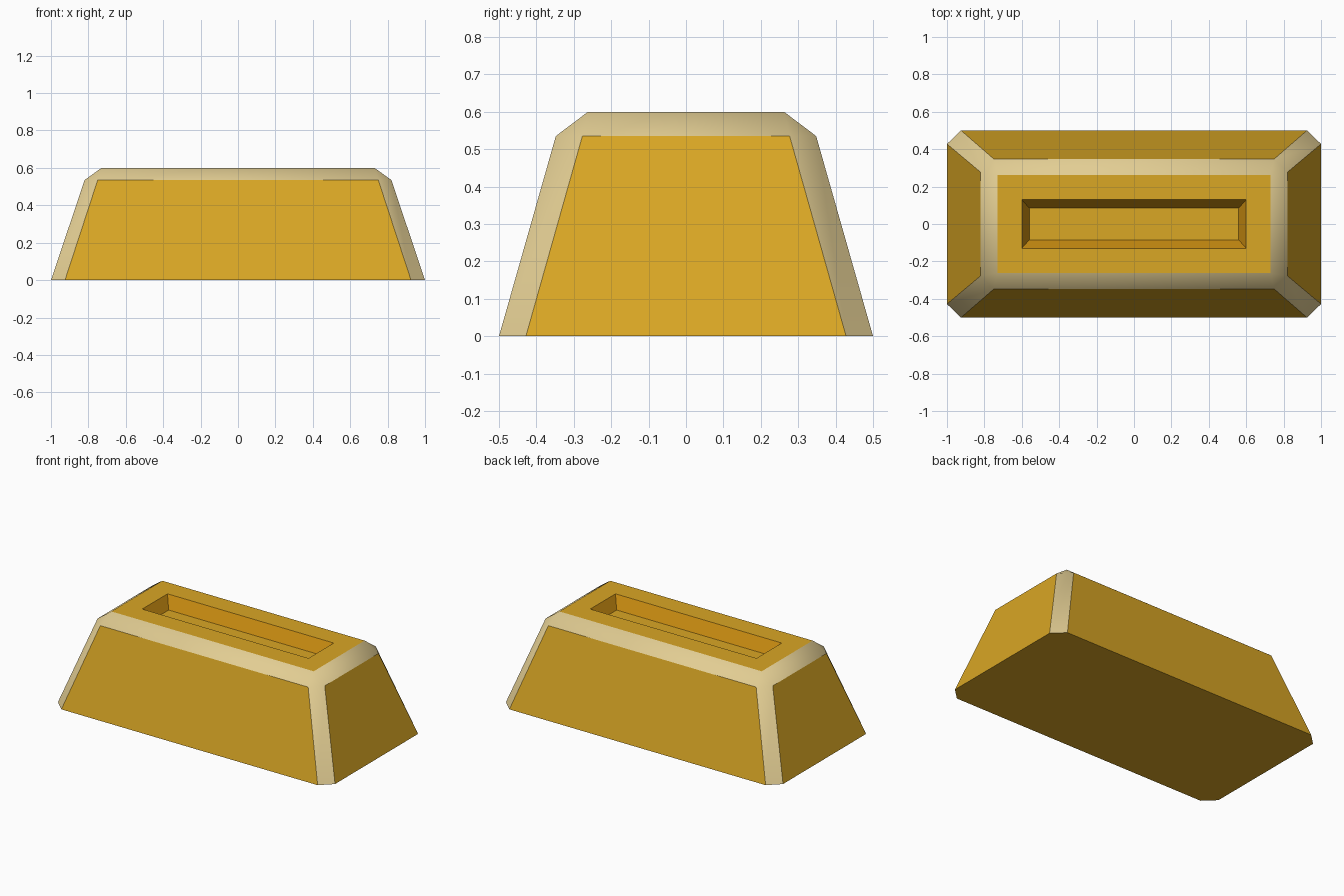
import bpy, bmesh

if "Cube" in bpy.data.objects:
    bpy.data.objects.remove(bpy.data.objects["Cube"])


def material(name, rgb):
    m = bpy.data.materials.new(name)
    m.diffuse_color = (*rgb, 1)
    m.use_nodes = True
    m.node_tree.nodes["Principled BSDF"].inputs["Base Color"].default_value = m.diffuse_color
    return m


GOLD, PALE, DEEP = 0, 1, 2
bm = bmesh.new()


def octagon(x, y, cx, cy, z):
    """Rectangle with cut corners, counter-clockwise, starting on the front edge."""
    pts = [(-cx, -y), (cx, -y), (x, -cy), (x, cy), (cx, y), (-cx, y), (-x, cy), (-x, -cy)]
    return [bm.verts.new((a, b, z)) for a, b in pts]


def rectangle(x, y, z):
    return [bm.verts.new((a, b, z)) for a, b in ((-x, -y), (x, -y), (x, y), (-x, y))]


def face(verts, mat):
    f = bm.faces.new(verts)
    f.material_index = mat
    f.smooth = mat == PALE


def bridge(lower, upper, mat):
    for i in range(4):
        j = (i + 1) % 4
        face((lower[i], lower[j], upper[j], upper[i]), mat)


base = octagon(1.0, 0.5, 0.925, 0.428, 0)
shoulder = octagon(0.82, 0.348, 0.75, 0.277, 0.535)
top = rectangle(0.73, 0.262, 0.6)
rim = rectangle(0.6, 0.13, 0.6)
floor = rectangle(0.56, 0.085, 0.522)

# Underside and sloping sides, with pale corner chamfers
face(base[::-1], GOLD)
for i in range(8):
    j = (i + 1) % 8
    face((base[i], base[j], shoulder[j], shoulder[i]), PALE if i % 2 else GOLD)

# Pale chamfer around the top, with a triangle at each corner
for i in range(4):
    a, b = shoulder[2 * i], shoulder[2 * i + 1]
    face((a, b, top[(i + 1) % 4], top[i]), PALE)
    face((b, shoulder[(2 * i + 2) % 8], top[(i + 1) % 4]), PALE)

# Flat top and its stamped recess
bridge(top, rim, GOLD)
bridge(rim, floor, DEEP)
face(floor, GOLD)

mesh = bpy.data.meshes.new("ingot")
bm.to_mesh(mesh)
bm.free()
for m in (material("gold", (0.70, 0.385, 0.018)),
          material("pale gold edge", (0.76, 0.61, 0.29)),
          material("deep gold", (0.62, 0.28, 0.006))):
    mesh.materials.append(m)
bpy.context.collection.objects.link(bpy.data.objects.new("ingot", mesh))
